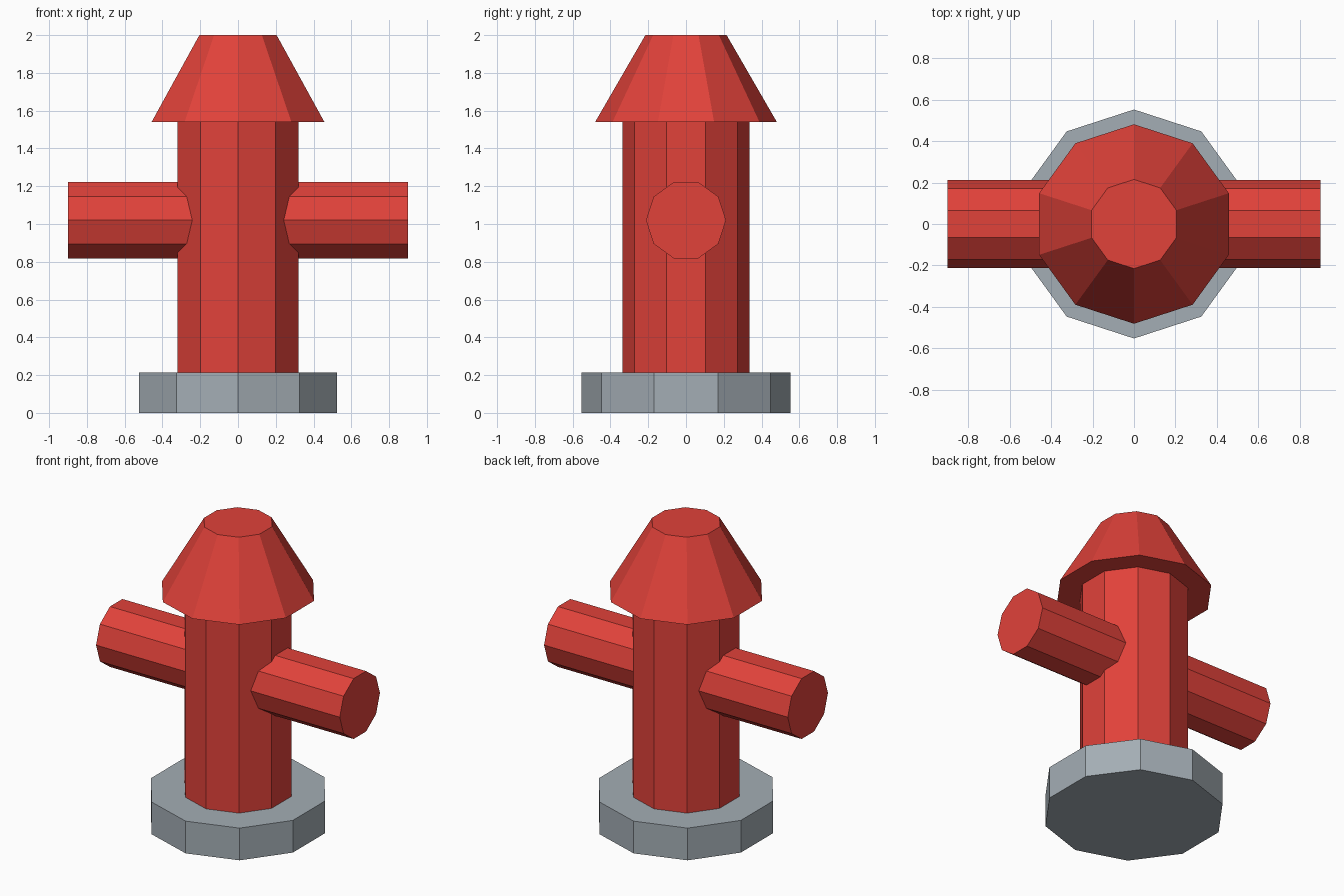
import bpy
import math

cube = bpy.data.objects.get("Cube")
if cube:
    bpy.data.objects.remove(cube, do_unlink=True)

SIDES = 10


def make_material(name, rgb):
    mat = bpy.data.materials.new(name)
    mat.use_nodes = True
    mat.diffuse_color = (*rgb, 1)
    mat.node_tree.nodes["Principled BSDF"].inputs["Base Color"].default_value = (*rgb, 1)
    return mat


def prism(name, mat, r_low, r_high, low, high, rotation=(0, 0, 0), z=None):
    """Flat-sided drum or taper between two heights along its own axis."""
    middle = (low + high) / 2
    bpy.ops.mesh.primitive_cone_add(
        vertices=SIDES, radius1=r_low, radius2=r_high, depth=high - low,
        location=(0, 0, middle if z is None else z), rotation=rotation)
    obj = bpy.context.object
    obj.name = name
    obj.data.materials.append(mat)
    return obj


red = make_material("red paint", (0.75, 0.054, 0.042))
grey = make_material("grey stone", (0.37, 0.42, 0.46))

# Foot, barrel and tapered cap share one vertical axis
prism("base", grey, 0.552, 0.552, 0, 0.215)
prism("barrel", red, 0.337, 0.337, 0.215, 1.54)
prism("cap", red, 0.481, 0.215, 1.54, 2.0)

# Outlet pipe crossing the barrel from side to side
prism("outlet_pipe", red, 0.212, 0.212, -0.9, 0.9,
      rotation=(0, math.pi / 2, 0), z=1.02)
